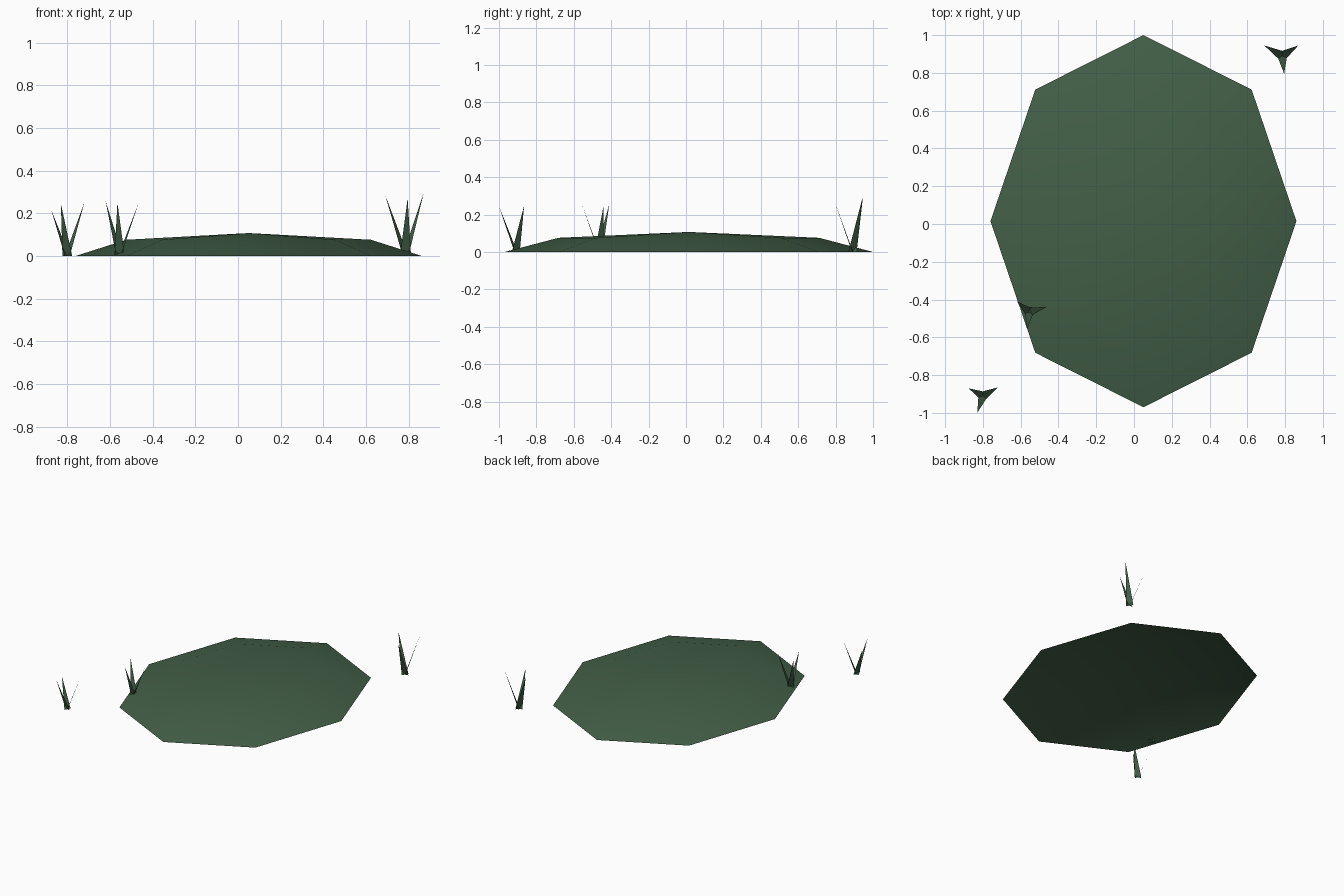
import bpy
import bmesh
from math import cos, sin, pi
from mathutils import Vector

cube = bpy.data.objects.get("Cube")
if cube:
    bpy.data.objects.remove(cube, do_unlink=True)

# Single muted green
green = bpy.data.materials.new("moss_green")
green.use_nodes = True
color = (0.055, 0.115, 0.063, 1)
green.diffuse_color = color
shader = green.node_tree.nodes["Principled BSDF"]
shader.inputs["Base Color"].default_value = color
shader.inputs["Roughness"].default_value = 0.9


def make_object(name, bm, smooth=False):
    mesh = bpy.data.meshes.new(name)
    for face in bm.faces:
        face.smooth = smooth
    bm.to_mesh(mesh)
    bm.free()
    mesh.materials.append(green)
    obj = bpy.data.objects.new(name, mesh)
    bpy.context.collection.objects.link(obj)
    return obj


# Low eight-sided open dome: the upper half of a flattened sphere
def build_mound(center, radius_x, radius_y, height, sides=8):
    bm = bmesh.new()
    rings = []
    for lift in (0, pi / 4):
        rings.append([bm.verts.new((center[0] + radius_x * cos(lift) * cos(2 * pi * i / sides),
                                    center[1] + radius_y * cos(lift) * sin(2 * pi * i / sides),
                                    height * sin(lift))) for i in range(sides)])
    apex = bm.verts.new((center[0], center[1], height))
    rim, shoulder = rings
    for i in range(sides):
        j = (i + 1) % sides
        bm.faces.new((rim[i], rim[j], shoulder[j], shoulder[i]))
        bm.faces.new((shoulder[i], shoulder[j], apex))
    return make_object("mound", bm, smooth=True)


# Tuft: flat pointed blades leaning outward, crossing at a shared foot
def build_tuft(name, center, tips, width):
    bm = bmesh.new()
    foot = Vector((center[0], center[1], 0))
    for tip in tips:
        tip = Vector(tip)
        out = Vector((tip.x - foot.x, tip.y - foot.y, 0)).normalized()
        side = Vector((-out.y, out.x, 0)) * width / 2
        bm.faces.new([bm.verts.new(p) for p in (foot - side, foot + side, tip)])
    return make_object(name, bm)


build_mound((0.05, 0.015), 0.81, 0.985, 0.107)

build_tuft("front_grass_tuft", (-0.80, -0.91),
           [(-0.875, -0.87, 0.215), (-0.72, -0.865, 0.25), (-0.83, -1.0, 0.245)], 0.048)
build_tuft("middle_grass_tuft", (-0.555, -0.465),
           [(-0.62, -0.41, 0.255), (-0.465, -0.44, 0.25), (-0.565, -0.555, 0.25)], 0.048)
build_tuft("back_grass_tuft", (0.785, 0.89),
           [(0.69, 0.945, 0.285), (0.87, 0.945, 0.295), (0.795, 0.795, 0.27)], 0.052)
